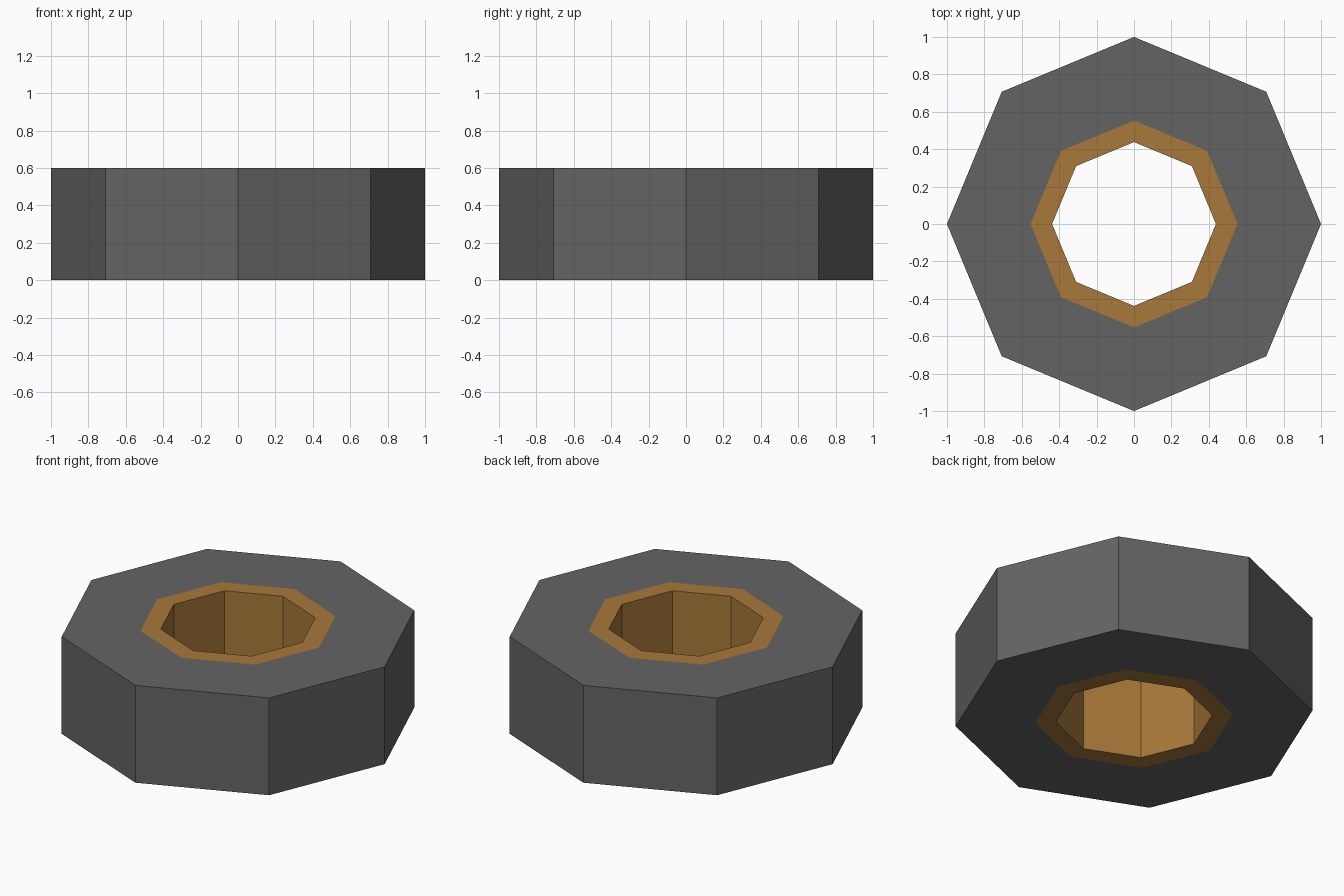
import bpy, bmesh, math

if "Cube" in bpy.data.objects:
    bpy.data.objects.remove(bpy.data.objects["Cube"])

SIDES, HEIGHT = 8, 0.6
R_OUTER, R_LINER, R_HOLE = 1.0, 0.553, 0.438


def material(name, rgb):
    m = bpy.data.materials.new(name)
    m.diffuse_color = (*rgb, 1.0)
    m.use_nodes = True
    m.node_tree.nodes["Principled BSDF"].inputs["Base Color"].default_value = m.diffuse_color
    return m


def ring(bm, radius, z):
    return [bm.verts.new((radius * math.cos(2 * math.pi * i / SIDES),
                          radius * math.sin(2 * math.pi * i / SIDES), z))
            for i in range(SIDES)]


# Closed cross-section (radius, height) swept around the axis
profile = [(R_OUTER, 0), (R_OUTER, HEIGHT), (R_LINER, HEIGHT),
           (R_HOLE, HEIGHT), (R_HOLE, 0), (R_LINER, 0)]
bm = bmesh.new()
rings = [ring(bm, r, z) for r, z in profile]
for k, (r, z) in enumerate(profile):
    a, b = rings[k], rings[(k + 1) % len(rings)]
    r_next = profile[(k + 1) % len(profile)][0]
    for i in range(SIDES):
        j = (i + 1) % SIDES
        face = bm.faces.new((a[i], a[j], b[j], b[i]))
        # Inner liner is everything from the liner radius inward
        face.material_index = 1 if max(r, r_next) <= R_LINER else 0
bmesh.ops.recalc_face_normals(bm, faces=bm.faces)

# Octagonal ring with bronze liner
mesh = bpy.data.meshes.new("octagonal_ring")
bm.to_mesh(mesh)
bm.free()
mesh.materials.append(material("dark grey", (0.127, 0.127, 0.127)))
mesh.materials.append(material("bronze brown", (0.386, 0.188, 0.042)))
bpy.context.collection.objects.link(bpy.data.objects.new("octagonal_ring", mesh))
